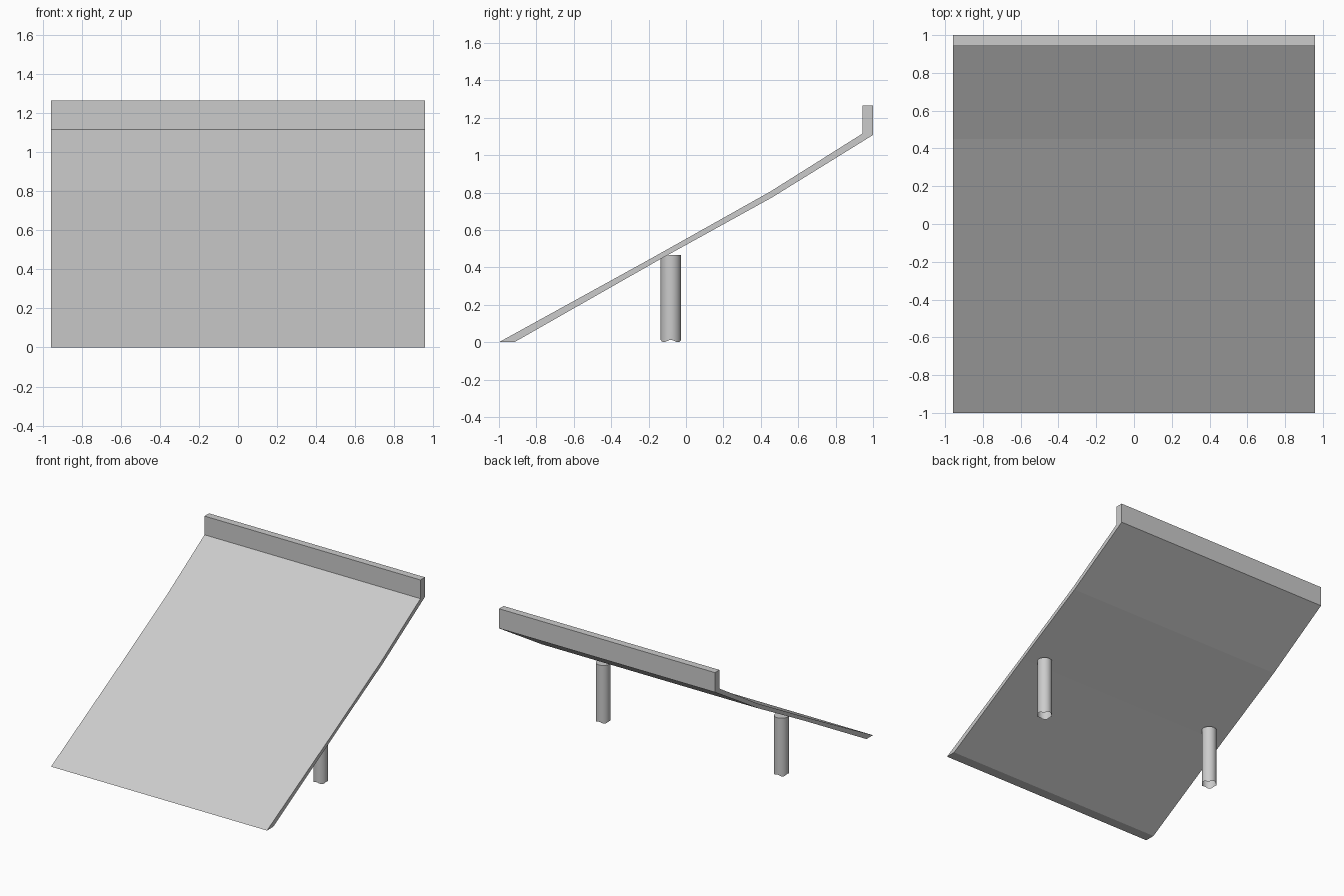
import bpy, bmesh, math

if "Cube" in bpy.data.objects:
    bpy.data.objects.remove(bpy.data.objects["Cube"])

HALF_WIDTH = 0.957


def make_object(name, bm):
    bmesh.ops.recalc_face_normals(bm, faces=bm.faces)
    mesh = bpy.data.meshes.new(name)
    bm.to_mesh(mesh)
    bm.free()
    obj = bpy.data.objects.new(name, mesh)
    bpy.context.collection.objects.link(obj)
    return obj


# Sloped board with a raised lip: side profile (y, z) extruded along x
profile = [(-1.0, 0.0), (-0.19, 0.446), (0.45, 0.805), (0.943, 1.115),
           (0.943, 1.265), (1.0, 1.265), (1.0, 1.108),
           (0.46, 0.774), (-0.134, 0.446), (-0.918, 0.0)]
bm = bmesh.new()
face = bm.faces.new([bm.verts.new((-HALF_WIDTH, y, z)) for y, z in profile])
ext = bmesh.ops.extrude_face_region(bm, geom=[face])
bmesh.ops.translate(bm, vec=(2 * HALF_WIDTH, 0, 0),
                    verts=[g for g in ext["geom"] if isinstance(g, bmesh.types.BMVert)])
make_object("sloped_board", bm)


# Round legs: flat top, open and slightly scalloped lower end
def make_leg(name, x, y=-0.081, radius=0.054, top=0.467, sides=32):
    bm = bmesh.new()
    lower, upper = [], []
    for i in range(sides):
        a = 2 * math.pi * i / sides
        px, py = x + radius * math.cos(a), y + radius * math.sin(a)
        lower.append(bm.verts.new((px, py, 0.006 * (1 + math.cos(4 * a)))))
        upper.append(bm.verts.new((px, py, top)))
    for i in range(sides):
        j = (i + 1) % sides
        bm.faces.new((lower[i], lower[j], upper[j], upper[i])).smooth = True
    bm.faces.new(upper)
    leg = make_object(name, bm)
    bpy.ops.object.select_all(action='DESELECT')
    leg.select_set(True)
    bpy.context.view_layer.objects.active = leg
    bpy.ops.object.shade_smooth_by_angle(angle=math.radians(35))


for name, x in (("left_leg", -0.79), ("right_leg", 0.79)):
    make_leg(name, x)
